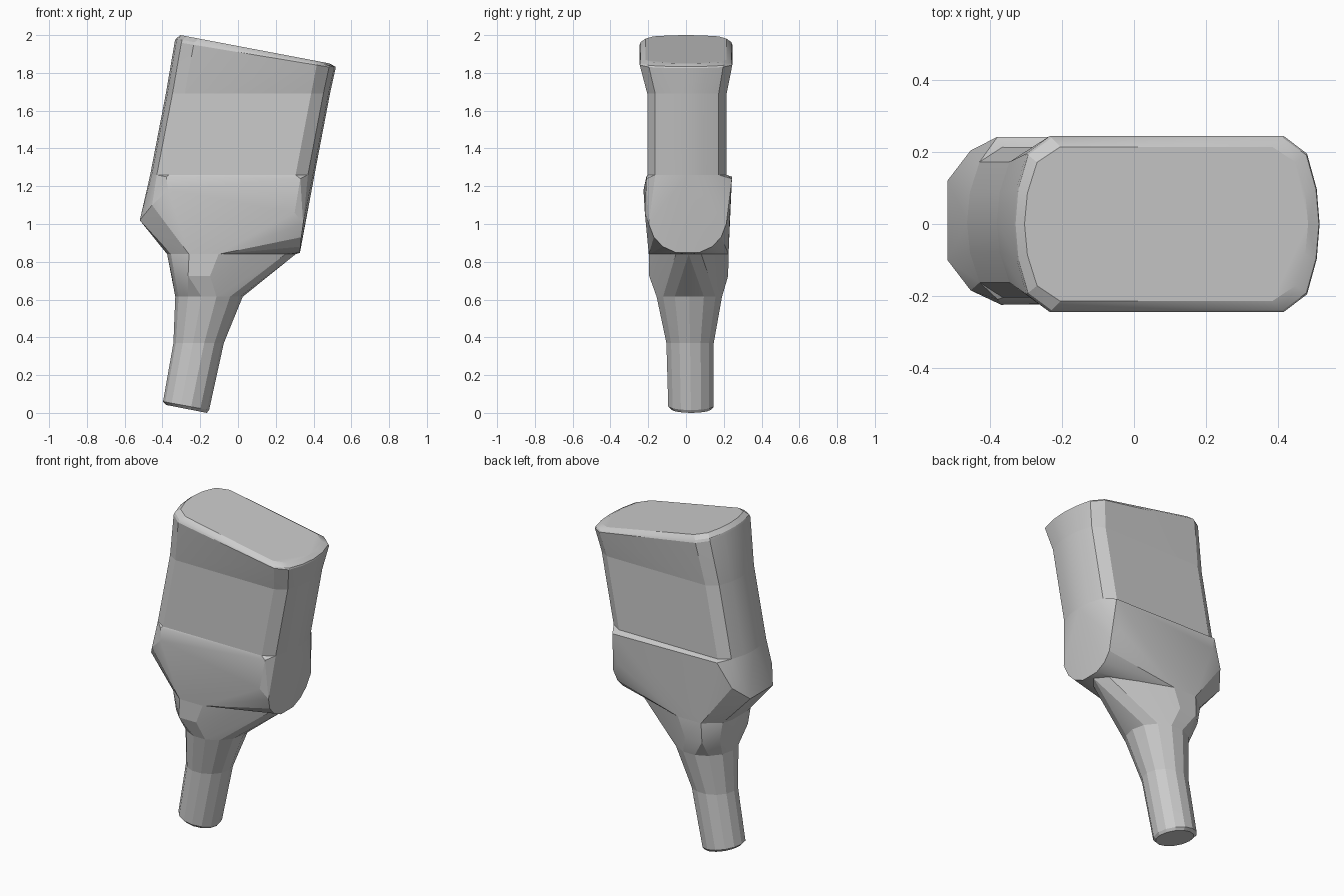
import bpy, bmesh, math

if "Cube" in bpy.data.objects:
    bpy.data.objects.remove(bpy.data.objects["Cube"])

# Half cross-sections: (distance along the section 0..1, width factor)
ROUND = [((1 - math.cos(a)) / 2, math.sin(a)) for a in [i * math.pi / 7 for i in range(8)]]
TEAR = [(0, 0.35), (0.03, 0.65), (0.17, 1), (0.4, 1), (0.68, 0.66), (0.92, 0.32), (1, 0)]


def slab(length, c=0.1):
    """Rectangle with bowed ends and chamfered corners."""
    end = [(0, 0), (0.008, 0.4), (0.035, 0.8), (c, 1)]
    return [(d / length, f) for d, f in end] + [(1 - d / length, f) for d, f in reversed(end)]


def ring(left, right, y0, y1, section=None):
    """Closed cross-section between two (x, z) ends, spanning y0..y1."""
    section = section or slab(right[0] - left[0])
    yc, h = (y0 + y1) / 2, (y1 - y0) / 2
    pts = []
    for t, f in section:
        x = left[0] + (right[0] - left[0]) * t
        z = left[1] + (right[1] - left[1]) * t
        pts += [(x, yc + h * f, z), (x, yc - h * f, z)]
    return pts


def hull(name, *rings):
    """Convex solid wrapped around the given sections."""
    bm = bmesh.new()
    for r in rings:
        for p in r:
            bm.verts.new(p)
    bmesh.ops.remove_doubles(bm, verts=bm.verts, dist=0.0005)
    res = bmesh.ops.convex_hull(bm, input=bm.verts)
    junk = {e for e in res["geom_interior"] + res["geom_unused"] if isinstance(e, bmesh.types.BMVert)}
    bmesh.ops.delete(bm, geom=list(junk), context='VERTS')
    bmesh.ops.recalc_face_normals(bm, faces=bm.faces)
    me = bpy.data.meshes.new(name)
    bm.to_mesh(me)
    bm.free()
    ob = bpy.data.objects.new(name, me)
    bpy.context.collection.objects.link(ob)
    bpy.ops.object.select_all(action='DESELECT')
    ob.select_set(True)
    bpy.context.view_layer.objects.active = ob
    bpy.ops.object.shade_smooth_by_angle(angle=math.radians(18))


# Sections shared by neighbouring parts
grip_top = ring((-0.342, 0.37), (-0.075, 0.37), -0.107, 0.15, ROUND)
neck_top = ring((-0.332, 0.615), (0.025, 0.615), -0.16, 0.195, ROUND)
throat_top = ring((-0.375, 0.84), (0.305, 0.84), -0.197, 0.225, TEAR)
waist = ring((-0.465, 1.26), (0.405, 1.26), -0.205, 0.215)
chest = ring((-0.382, 1.69), (0.487, 1.69), -0.205, 0.215)

# Handle
hull("grip",
     ring((-0.38, 0.042), (-0.165, 0.0), -0.08, 0.135, ROUND),
     ring((-0.397, 0.06), (-0.153, 0.015), -0.097, 0.15, ROUND), grip_top)
hull("neck", grip_top, neck_top)
hull("throat", neck_top,
     ring((-0.35, 0.725), (0.155, 0.725), -0.195, 0.223, TEAR), throat_top)

# Shoulder: pointed left nose, U-shaped right end plate
nose = [(-0.52, 0.01 + s * 0.11, 1.02) for s in (-1, 1)]
nose += [(-0.455, 0.01 + s * 0.195, 1.1) for s in (-1, 1)]
plate = [(x, 0.008 + s * w, z) for s in (-1, 1) for x, z, w in
         ((0.328, 0.848, 0.06), (0.33, 0.88, 0.13), (0.335, 0.93, 0.178), (0.345, 1.0, 0.205))]
hull("shoulder", throat_top, nose, plate, waist,
     ring((-0.37, 1.18), (0.3, 1.06), -0.225, 0.24, [(0, 1), (1, 0.97)]),
     ring((-0.38, 1.25), (0.33, 1.24), -0.21, 0.243, [(0, 1), (1, 1)]))

# Blade body and flared head
hull("blade", waist, chest)
hull("head", chest,
     ring((-0.335, 1.965), (0.517, 1.825), -0.245, 0.245),
     ring((-0.33, 1.98), (0.515, 1.833), -0.24, 0.24),
     ring((-0.305, 2.0), (0.485, 1.85), -0.215, 0.215))
